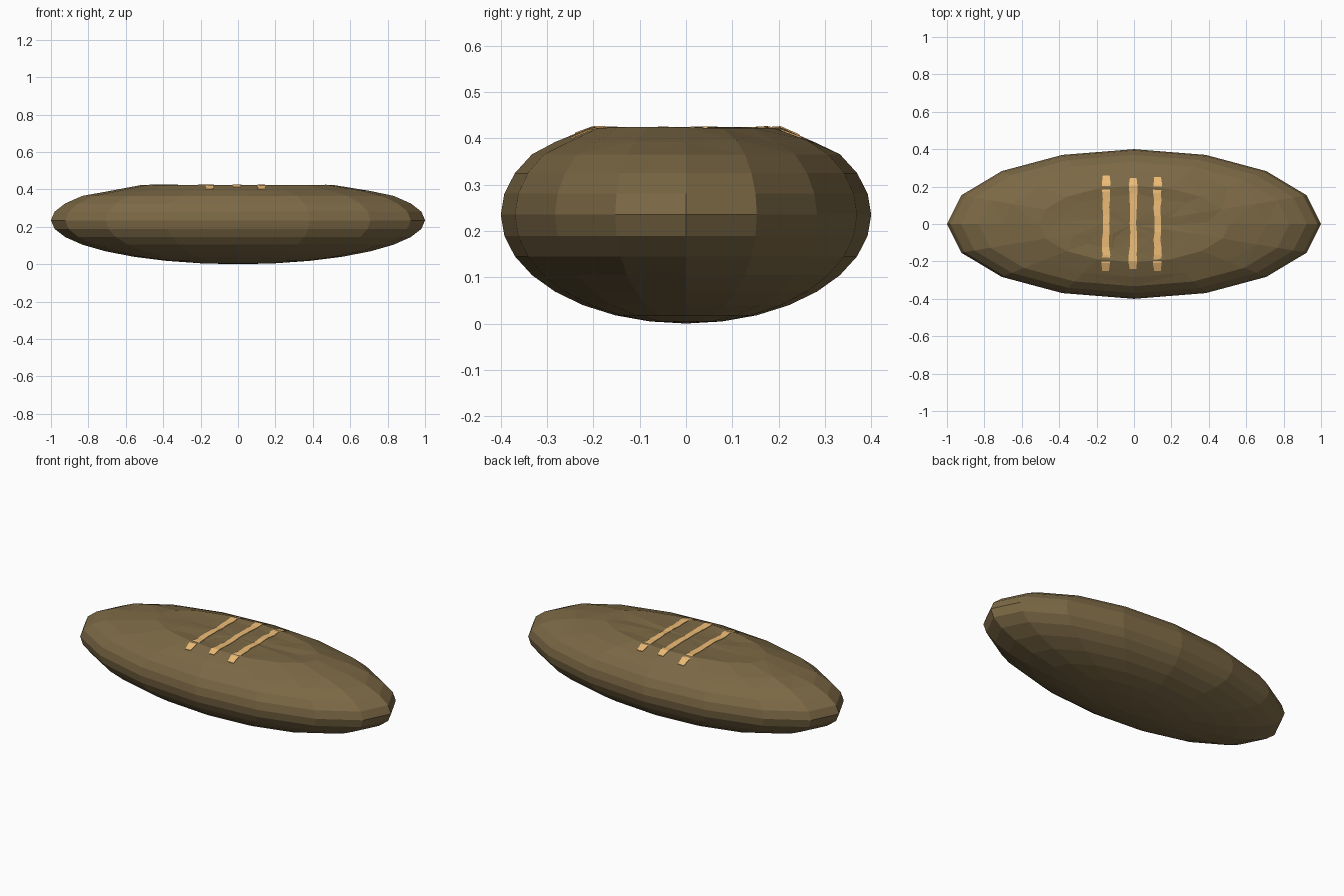
import bpy, bmesh, random
from mathutils import Vector, Matrix
from mathutils.bvhtree import BVHTree

if "Cube" in bpy.data.objects:
    bpy.data.objects.remove(bpy.data.objects["Cube"])

random.seed(4)


def material(name, color):
    m = bpy.data.materials.new(name)
    m.diffuse_color = (*color, 1)
    m.use_nodes = True
    m.node_tree.nodes["Principled BSDF"].inputs["Base Color"].default_value = m.diffuse_color
    return m


def finish(bm, name, mat):
    me = bpy.data.meshes.new(name)
    bmesh.ops.recalc_face_normals(bm, faces=bm.faces)
    bm.to_mesh(me)
    me.materials.append(mat)
    ob = bpy.data.objects.new(name, me)
    bpy.context.collection.objects.link(ob)
    return ob


crust = material("crust", (0.20, 0.14, 0.06))
cream = material("cream", (0.85, 0.50, 0.18))

# Loaf: stretched 16-sided sphere with a flattened, slightly uneven top
MID, TOP = 0.235, 0.425
bm = bmesh.new()
bmesh.ops.create_uvsphere(bm, u_segments=16, v_segments=16, radius=1)
for v in bm.verts:
    h = v.co.z
    v.co = Vector((v.co.x, v.co.y * 0.4, MID + h * 0.235))
    if 0.6 < h < 0.75:                      # sloping shoulder ring
        v.co.z = 0.39 + random.uniform(-0.003, 0.008)
    elif 0.75 < h < 0.88:                   # rim of the plateau
        v.co.x *= 0.92
        v.co.y *= 0.92
        v.co.z = TOP - random.uniform(0, 0.003)
    elif h > 0.88:                          # uneven plateau
        v.co.x += random.uniform(-0.03, 0.03)
        v.co.y += random.uniform(-0.01, 0.01)
        v.co.z = TOP - random.uniform(0, 0.008)
bmesh.ops.triangulate(bm, faces=[f for f in bm.faces if f.calc_center_median().z > 0.37])
finish(bm, "loaf", crust)
surface = BVHTree.FromBMesh(bm)


# Slash marks: thin bars draped over the top, wider at the ends
def slash(name, x, y0, y1, steps=12):
    sb = bmesh.new()
    prev = None
    for i in range(steps + 1):
        t = i / steps
        y = y0 + (y1 - y0) * t
        half = 0.017 + 0.009 * abs(2 * t - 1) ** 2 - (0.008 if i in (0, steps) else 0)
        cx = x + random.uniform(-0.003, 0.003)
        ring = []
        for px, lift in ((cx - half, 0.003), (cx + half, 0.003), (cx + half, -0.012), (cx - half, -0.012)):
            hit = surface.ray_cast(Vector((px, y, 1)), Vector((0, 0, -1)))[0]
            ring.append(sb.verts.new((px, y, hit.z + lift)))
        if prev:
            for k in range(4):
                sb.faces.new((prev[k], prev[(k + 1) % 4], ring[(k + 1) % 4], ring[k]))
        if i in (0, steps):
            sb.faces.new(ring)
        prev = ring
    finish(sb, name, cream)


slash("slash_left", -0.15, -0.25, 0.26)
slash("slash_middle", -0.005, -0.24, 0.245)
slash("slash_right", 0.125, -0.25, 0.25)
